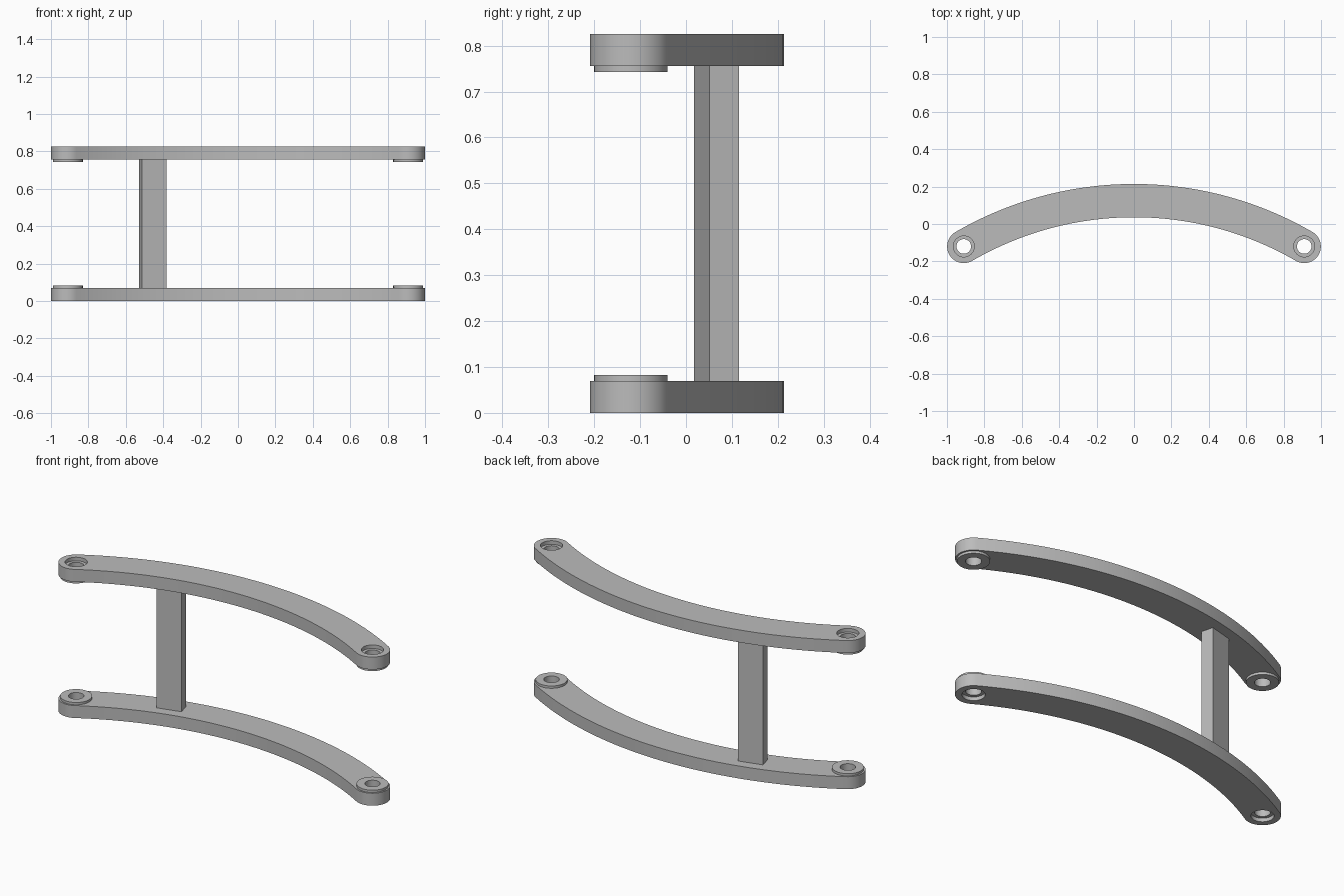
import bpy, bmesh
from math import sin, cos, pi, asin, radians
from mathutils import Matrix, Vector

cube = bpy.data.objects.get("Cube")
if cube:
    bpy.data.objects.remove(cube, do_unlink=True)

# Main dimensions
ARC_R, ARC_Y = 1.812, -1.687       # centreline arc of the arms
HALF_W, THICK, HEIGHT = 0.089, 0.069, 0.825
END_X, END_Y = 0.91, -0.12         # pivot eye centre
HALF_ANGLE = asin(END_X / ARC_R)

grey = bpy.data.materials.new("plain grey")
grey.use_nodes = True
grey.diffuse_color = (0.5, 0.5, 0.5, 1)
grey.node_tree.nodes["Principled BSDF"].inputs["Base Color"].default_value = (0.5, 0.5, 0.5, 1)


def make_object(name, bm):
    bmesh.ops.recalc_face_normals(bm, faces=bm.faces)
    mesh = bpy.data.meshes.new(name)
    bm.to_mesh(mesh)
    bm.free()
    mesh.materials.append(grey)
    obj = bpy.data.objects.new(name, mesh)
    bpy.context.collection.objects.link(obj)
    return obj


def activate(obj):
    bpy.ops.object.select_all(action='DESELECT')
    obj.select_set(True)
    bpy.context.view_layer.objects.active = obj


def arc(cx, cy, r, start, end, n):
    steps = [start + (end - start) * i / n for i in range(n + 1)]
    return [(cx + r * cos(a), cy + r * sin(a)) for a in steps]


def lathe(name, profile, x, y, n=64):
    """Closed solid turned from (radius, z) points."""
    bm = bmesh.new()
    rings = [[bm.verts.new((x + r * cos(2 * pi * i / n), y + r * sin(2 * pi * i / n), z))
              for i in range(n)] for r, z in profile]
    for a, b in zip(rings, rings[1:]):
        for i in range(n):
            j = (i + 1) % n
            bm.faces.new((a[i], a[j], b[j], b[i]))
    bm.faces.new(rings[0])
    bm.faces.new(rings[-1])
    return make_object(name, bm)


def combine(target, tool, operation):
    mod = target.modifiers.new("combine", 'BOOLEAN')
    mod.operation, mod.solver, mod.object = operation, 'EXACT', tool
    activate(target)
    bpy.ops.object.modifier_apply(modifier=mod.name)
    bpy.data.objects.remove(tool, do_unlink=True)


def arm(name):
    # Curved bar with rounded ends
    left, right = pi / 2 + HALF_ANGLE, pi / 2 - HALF_ANGLE
    outline = arc(0, ARC_Y, ARC_R + HALF_W, left, right, 64)
    outline += arc(END_X, END_Y, HALF_W, right, right - pi, 32)[1:-1]
    outline += arc(0, ARC_Y, ARC_R - HALF_W, right, left, 64)
    outline += arc(-END_X, END_Y, HALF_W, left + pi, left, 32)[1:-1]
    bm = bmesh.new()
    face = bm.faces.new([bm.verts.new((x, y, 0)) for x, y in outline])
    top = bmesh.ops.extrude_face_region(bm, geom=[face])["geom"]
    bmesh.ops.translate(bm, vec=(0, 0, THICK),
                        verts=[v for v in top if isinstance(v, bmesh.types.BMVert)])
    obj = make_object(name, bm)
    # Raised bosses and counterbored holes at both ends
    for side in (-1, 1):
        x = side * END_X
        combine(obj, lathe("boss", [(0.08, 0.03), (0.08, 0.082)], x, END_Y), 'UNION')
        pin = [(0.056, -0.1), (0.056, 0.02), (0.039, 0.02), (0.039, 0.2)]
        combine(obj, lathe("hole_cutter", pin, x, END_Y), 'DIFFERENCE')
    return obj


lower_arm = arm("lower_arm")
upper_arm = arm("upper_arm")

# Turn the upper arm over so its bosses face down
upper_arm.data.transform(Matrix.Translation((0, 0, HEIGHT)) @ Matrix.Diagonal((1, 1, -1, 1)))
upper_arm.data.flip_normals()

# Upright post set square to the arc
bm = bmesh.new()
bmesh.ops.create_cube(bm, size=1)
turn = radians(14.6)
place = Vector((-ARC_R * sin(turn), ARC_Y + ARC_R * cos(turn), HEIGHT / 2))
size = Matrix.Diagonal((0.135, 0.067, HEIGHT - 2 * THICK, 1))
bm.transform(Matrix.Translation(place) @ Matrix.Rotation(turn, 4, 'Z') @ size)
post = make_object("upright_post", bm)

for obj in (lower_arm, upper_arm):
    activate(obj)
    bpy.ops.object.shade_smooth_by_angle(angle=radians(30))
